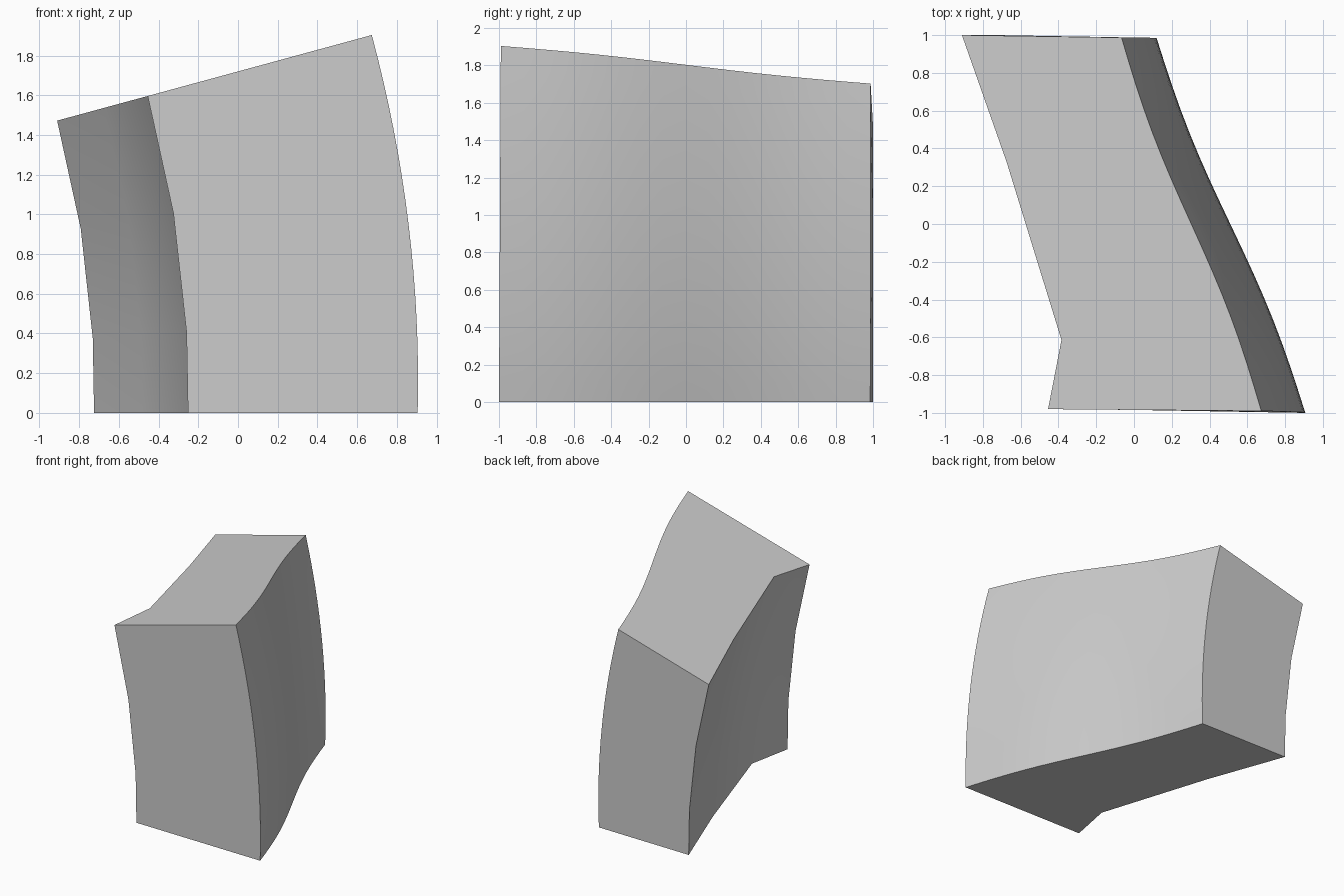
import bpy, bmesh, math

cube = bpy.data.objects.get("Cube")
if cube:
    bpy.data.objects.remove(cube)


def lerp(a, b, t):
    return a + (b - a) * t


def rib(bottom, top_x, y_bottom, y_top, steps):
    """Upright arc from the flat base to the sloping top plane."""
    top_z = 1.72 + 0.272 * top_x
    points = []
    for t in steps:
        bulge = 0.146 * top_z * t * (1 - t)
        points.append((lerp(bottom, top_x, t) + bulge,
                       lerp(y_bottom, y_top, t), top_z * t))
    return points


# Finely curved outer wall, swept in a gentle S from front to back
N = 16
fine = [i / N for i in range(N + 1)]
outer = []
for s in fine:
    sway = 0.025 * math.sin(2 * math.pi * s)
    outer.append(rib(lerp(0.905, 0.115, s) + sway, lerp(0.674, -0.066, s) + sway,
                     lerp(-1.0, 0.985, s), lerp(-0.99, 0.987, s), fine))

# Coarse inner wall with a kink near the front: base x, top x, y
coarse = [0, 0.255, 0.63, 1]
inner = [rib(b, t, y, y, coarse) for b, t, y in (
    (-0.252, -0.455, -0.98), (-0.18, -0.384, -0.614),
    (-0.48, -0.675, 0.33), (-0.725, -0.911, 1.0))]

bm = bmesh.new()
outer = [[bm.verts.new(p) for p in r] for r in outer]
inner = [[bm.verts.new(p) for p in r] for r in inner]

for wall in (outer, inner):
    for a, b in zip(wall, wall[1:]):
        for j in range(len(a) - 1):
            bm.faces.new((a[j], b[j], b[j + 1], a[j + 1]))

# Flat caps: base, top, front and back
for k in (0, -1):
    bm.faces.new([r[k] for r in outer] + [r[k] for r in reversed(inner)])
    bm.faces.new(outer[k] + inner[k][::-1])
bmesh.ops.recalc_face_normals(bm, faces=bm.faces[:])

mesh = bpy.data.meshes.new("curved_block")
bm.to_mesh(mesh)
bm.free()
block = bpy.data.objects.new("curved_block", mesh)
bpy.context.collection.objects.link(block)

grey = bpy.data.materials.new("plain_grey")
grey.use_nodes = True
colour = (0.6, 0.6, 0.6, 1)
grey.diffuse_color = colour
grey.node_tree.nodes["Principled BSDF"].inputs["Base Color"].default_value = colour
mesh.materials.append(grey)

bpy.ops.object.select_all(action='DESELECT')
block.select_set(True)
bpy.context.view_layer.objects.active = block
bpy.ops.object.shade_smooth_by_angle(angle=math.radians(35))
